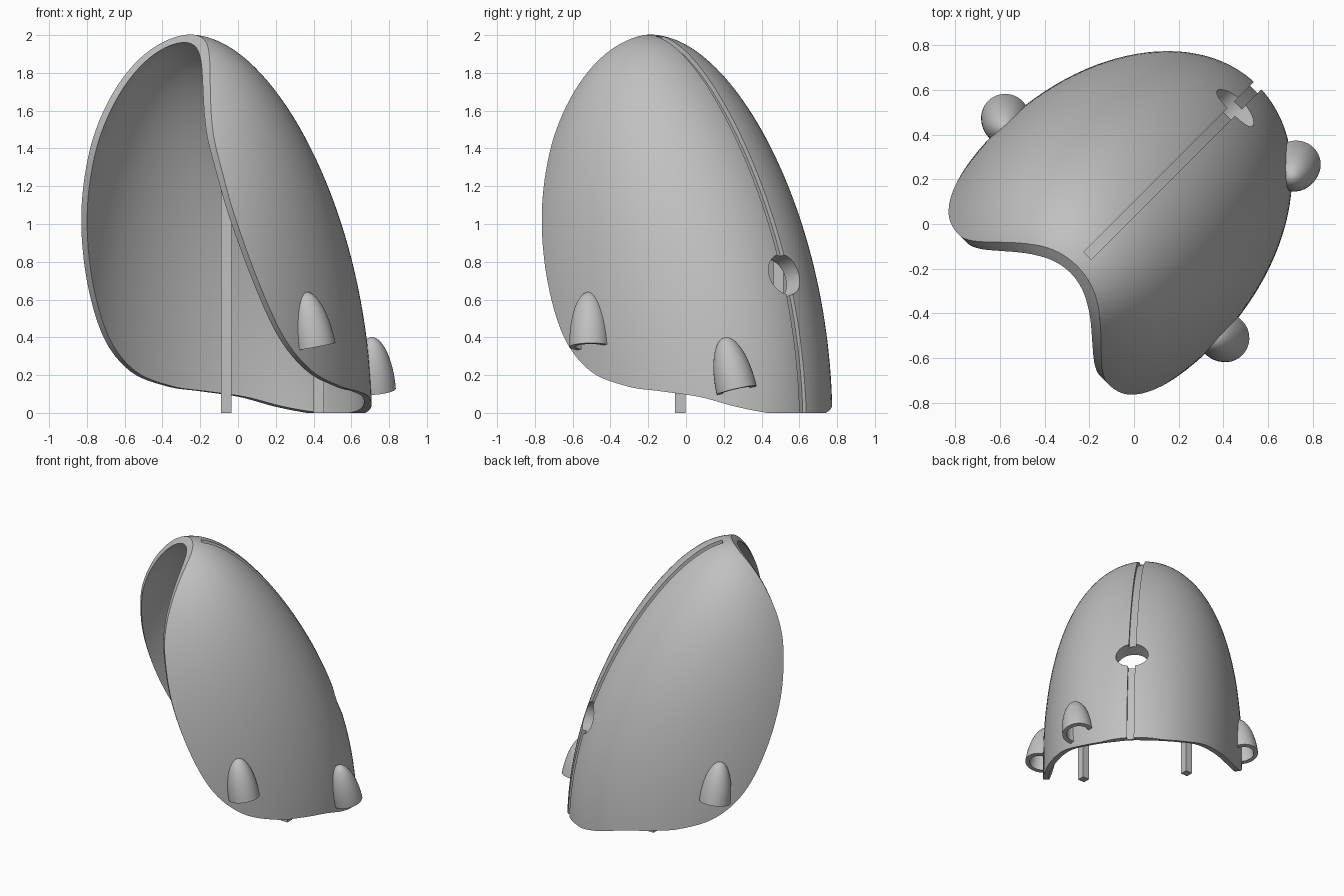
import bpy, bmesh, math
from mathutils import Vector, Matrix

if bpy.data.objects.get("Cube"):
    bpy.data.objects.remove(bpy.data.objects["Cube"])

grey = bpy.data.materials.new("plain grey")
grey.use_nodes = True
grey.diffuse_color = (0.53, 0.53, 0.53, 1)
grey.node_tree.nodes["Principled BSDF"].inputs["Base Color"].default_value = (0.53, 0.53, 0.53, 1)

# The shell is symmetric about a vertical plane turned 45 degrees
FRAME = Matrix.Translation((-0.033, 0.033, 0)) @ Matrix.Rotation(math.radians(45), 4, 'Z')
TOP = 2.003


def make(name, bm, matrix=FRAME):
    bmesh.ops.recalc_face_normals(bm, faces=bm.faces)
    mesh = bpy.data.meshes.new(name)
    bm.to_mesh(mesh)
    bm.free()
    mesh.materials.append(grey)
    ob = bpy.data.objects.new(name, mesh)
    ob.matrix_world = matrix
    bpy.context.collection.objects.link(ob)
    return ob


def apply(ob, kind, **settings):
    mod = ob.modifiers.new(kind, kind)
    for key, value in settings.items():
        setattr(mod, key, value)
    bpy.context.view_layer.objects.active = ob
    bpy.ops.object.modifier_apply(modifier=mod.name)


def boolean(ob, cutter, operation, keep=False):
    cutter.hide_render = True
    apply(ob, 'BOOLEAN', object=cutter, operation=operation, solver='EXACT')
    if not keep:
        bpy.data.objects.remove(cutter)


def section(z):
    """Centre, depth and half width of the egg at a height."""
    c = math.sqrt(max(0, 1 - (z / TOP) ** 2))
    return (-0.1 - 0.11 * z,
            (0.93 + 0.07 * z - 0.068 * z * z) * c,
            (0.675 + 0.05 * z + 0.015 * z * z) * c)


def loft(rings, tip):
    bm = bmesh.new()
    rows = [[bm.verts.new(p) for p in ring] for ring in rings]
    n = len(rows[0])
    for a, b in zip(rows, rows[1:]):
        for i in range(n):
            bm.faces.new((a[i], a[(i + 1) % n], b[(i + 1) % n], b[i]))
    end = bm.verts.new(tip)
    for i in range(n):
        bm.faces.new((rows[-1][i], rows[-1][(i + 1) % n], end))
    bm.faces.new(rows[0][::-1])
    return bm


def egg(name, segments=112, levels=56):
    rings = []
    for k in range(levels):
        z = TOP * math.sin(-0.12 + (math.pi / 2 + 0.12) * k / levels)
        c, a, b = section(z)
        angles = [math.tau * i / segments for i in range(segments)]
        rings.append([(c + a * math.cos(t), b * math.sin(t), z) for t in angles])
    return make(name, loft(rings, (section(TOP)[0], 0, TOP)))


def prism(name, outline, half):
    """Side outline extruded across the symmetry plane."""
    bm = bmesh.new()
    face = bm.faces.new([bm.verts.new((u, -half, z)) for u, z in outline])
    out = bmesh.ops.extrude_face_region(bm, geom=[face])["geom"]
    bmesh.ops.translate(bm, vec=(0, 2 * half, 0),
                        verts=[v for v in out if isinstance(v, bmesh.types.BMVert)])
    return make(name, bm)


def smooth_path(points, steps=6):
    pts = [Vector(p) for p in points]
    pts = [pts[0]] + pts + [pts[-1]]
    path = []
    for a, b, c, d in zip(pts, pts[1:], pts[2:], pts[3:]):
        for s in range(steps):
            t = s / steps
            path.append(b + (c - a) * t / 2 + (2 * a - 5 * b + 4 * c - d) * t * t / 2
                        + (3 * b - a - 3 * c + d) * t ** 3 / 2)
    return path + [pts[-1]]


def port_cylinder(name, radius, depth, shift):
    bm = bmesh.new()
    bmesh.ops.create_cone(bm, cap_ends=True, segments=48, radius1=radius, radius2=radius, depth=depth)
    place = (FRAME @ Matrix.Translation((0.705, 0, 0.735)) @ Matrix.Rotation(math.radians(75), 4, 'Y')
             @ Matrix.Translation((0, 0, shift)))
    return make(name, bm, place)


# Hollow shell, trimmed by the curved front opening and the lower edge
solid = egg("egg_cutter")
shell = egg("shell")
apply(shell, 'SOLIDIFY', thickness=0.04, offset=-1)
rim = smooth_path([(-0.285, 2.03), (-0.41, 1.9), (-0.505, 1.74), (-0.57, 1.55),
                   (-0.588, 1.36), (-0.554, 1.05), (-0.444, 0.7), (-0.284, 0.4),
                   (-0.078, 0.22), (0.167, 0.14), (0.35, 0.115), (0.54, 0.085),
                   (0.68, 0.035), (0.78, 0.0)])
boolean(shell, prism("rim_cutter", rim + [(1.1, 0), (1.1, 2.1), (-0.285, 2.1)], 1), 'INTERSECT')

# Round port through the ridge, with a collar inside
boolean(shell, port_cylinder("port_collar", 0.135, 0.09, -0.075), 'UNION')
boolean(shell, port_cylinder("port_cutter", 0.112, 0.5, 0), 'DIFFERENCE')

# Groove along the back ridge
ridge = []
for k in range(41):
    z = TOP * math.sin(-0.05 + 1.53 * k / 40)
    c, a, b = section(z)
    ridge.append(Vector((c + a, z)))
inner, outer = [], []
for i, p in enumerate(ridge):
    along = (ridge[min(i + 1, 40)] - ridge[max(i - 1, 0)]).normalized()
    normal = Vector((along.y, -along.x))
    inner.append(p - normal * 0.026)
    outer.append(p + normal * 0.06)
boolean(shell, prism("groove_cutter", inner + outer[::-1], 0.024), 'DIFFERENCE')


# Hollow pods, open below, leaning with the wall
def dome(radius, height, base):
    rings = [[(radius * math.cos(k * math.pi / 32) * math.cos(math.tau * i / 40),
               radius * math.cos(k * math.pi / 32) * math.sin(math.tau * i / 40),
               height * math.sin(k * math.pi / 32)) for i in range(40)] for k in range(16)]
    if base:
        rings.insert(0, [(x, y, base) for x, y, z in rings[0]])
    return loft(rings, (0, 0, height))


def pod(name, base, tip):
    axis = Vector(tip) - Vector(base)
    place = Matrix.Translation(base) @ axis.to_track_quat('Z', 'Y').to_matrix().to_4x4()
    ob = make(name, dome(0.108, axis.length, 0), place)
    boolean(ob, make("pod_cutter", dome(0.078, axis.length - 0.03, -0.05), place), 'DIFFERENCE')
    boolean(ob, solid, 'DIFFERENCE', keep=True)
    return ob


pods = [pod("right_pod", (0.41, -0.51, 0.35), (0.355, -0.515, 0.64)),
        pod("left_pod", (-0.576, 0.476, 0.35), (-0.581, 0.421, 0.64)),
        pod("back_pod", (0.728, 0.268, 0.12), (0.705, 0.205, 0.40))]
bpy.data.objects.remove(solid)

# Square posts standing inside
for name, x, y in (("left_post", -0.062, 0.49), ("right_post", 0.428, -0.03)):
    bm = bmesh.new()
    bmesh.ops.create_cube(bm, size=1)
    make(name, bm, Matrix.Translation((x, y, 0.59)) @ Matrix.Diagonal((0.054, 0.054, 1.18, 1)))

# Smooth shading with crisp edges
bpy.ops.object.select_all(action='DESELECT')
for ob in [shell] + pods:
    ob.select_set(True)
bpy.context.view_layer.objects.active = shell
bpy.ops.object.shade_smooth_by_angle(angle=math.radians(35))
